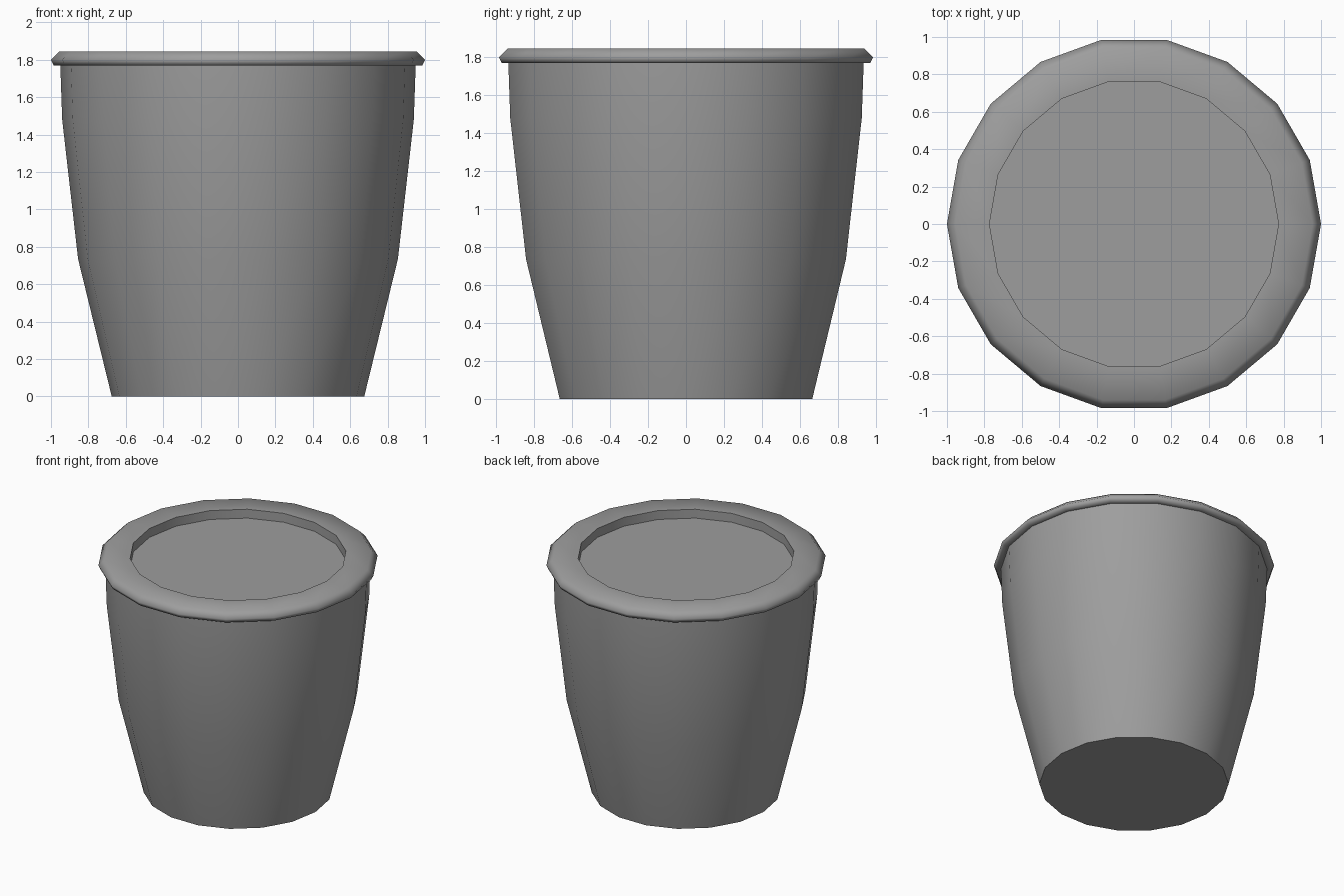
import bpy, bmesh, math

if "Cube" in bpy.data.objects:
    bpy.data.objects.remove(bpy.data.objects["Cube"])

SIDES = 18

# Dark grey finish shared by all parts
grey = bpy.data.materials.new("dark_grey")
grey.diffuse_color = (0.34, 0.34, 0.34, 1)
grey.use_nodes = True
grey.node_tree.nodes["Principled BSDF"].inputs["Base Color"].default_value = grey.diffuse_color


def lathe(name, profile, cap_start=False, cap_end=False):
    """Spin an (r, z) profile, listed bottom-outside first, into an 18-sided part."""
    bm = bmesh.new()
    rings = []
    for r, z in profile:
        rings.append([bm.verts.new((r * math.cos(2 * math.pi * i / SIDES),
                                    r * math.sin(2 * math.pi * i / SIDES), z))
                      for i in range(SIDES)])
    for a, b in zip(rings, rings[1:]):
        for i in range(SIDES):
            j = (i + 1) % SIDES
            bm.faces.new((a[i], a[j], b[j], b[i]))
    if cap_start:
        bm.faces.new(rings[0][::-1])
    if cap_end:
        bm.faces.new(rings[-1])
    mesh = bpy.data.meshes.new(name)
    bm.to_mesh(mesh)
    bm.free()
    mesh.materials.append(grey)
    obj = bpy.data.objects.new(name, mesh)
    bpy.context.collection.objects.link(obj)
    bpy.ops.object.select_all(action='DESELECT')
    obj.select_set(True)
    bpy.context.view_layer.objects.active = obj
    bpy.ops.object.shade_smooth_by_angle(angle=math.radians(74))
    return obj


# Tapered pot body with rolled rim and the inner wall down to the soil
lathe("pot", [(0.675, 0), (0.855, 0.735), (0.94, 1.48), (0.95, 1.77),
              (0.985, 1.77), (1.0, 1.80), (0.955, 1.845),
              (0.773, 1.845), (0.773, 1.775)], cap_start=True)

# Flat soil surface inside the rim
lathe("soil", [(0.773, 1.775)], cap_end=True)
